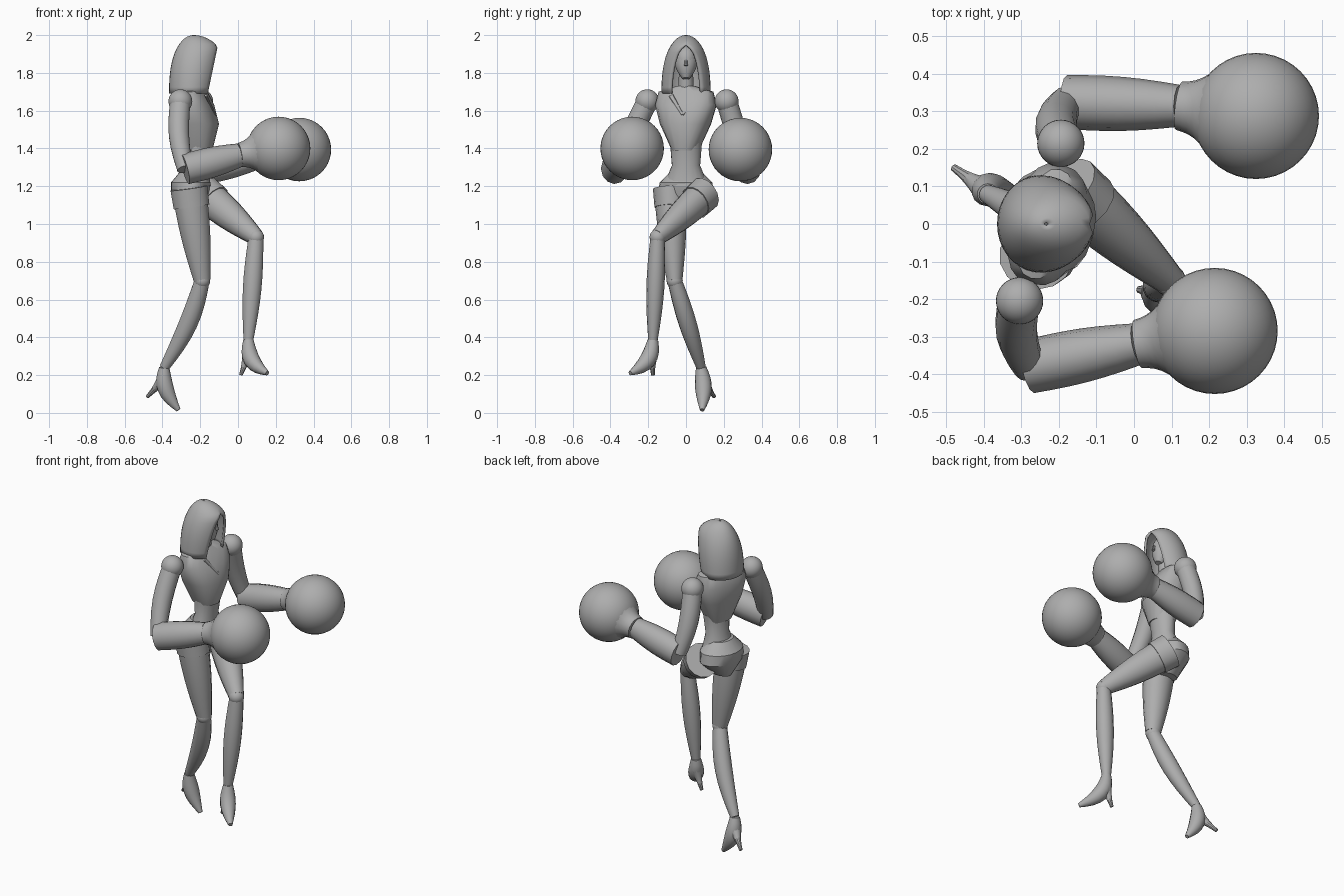
import bpy, bmesh, math
from mathutils import Vector

default_cube = bpy.data.objects.get("Cube")
if default_cube:
    bpy.data.objects.remove(default_cube, do_unlink=True)

# One plain material for the whole figure
shade = 0.42
grey = bpy.data.materials.new("plain grey")
grey.use_nodes = True
grey.diffuse_color = (shade, shade, shade, 1)
shader = grey.node_tree.nodes["Principled BSDF"]
shader.inputs["Base Color"].default_value = grey.diffuse_color


def finish(name, bm, crease=35):
    """Turn a bmesh into a shaded object."""
    bmesh.ops.recalc_face_normals(bm, faces=bm.faces)
    mesh = bpy.data.meshes.new(name)
    bm.to_mesh(mesh)
    bm.free()
    mesh.materials.append(grey)
    obj = bpy.data.objects.new(name, mesh)
    bpy.context.collection.objects.link(obj)
    bpy.ops.object.select_all(action="DESELECT")
    obj.select_set(True)
    bpy.context.view_layer.objects.active = obj
    bpy.ops.object.shade_smooth_by_angle(angle=math.radians(crease))
    return obj


def skin(bm, rings, closed=True):
    """Bridge equal rings of points with quads, capping closed tubes."""
    rows = [[bm.verts.new(point) for point in ring] for ring in rings]
    count = len(rows[0])
    for low, high in zip(rows, rows[1:]):
        for i in range(count if closed else count - 1):
            j = (i + 1) % count
            bm.faces.new((low[i], low[j], high[j], high[i]))
    if closed:
        bm.faces.new(rows[0])
        bm.faces.new(rows[-1])


def turns(sides):
    return [math.tau * k / sides for k in range(sides)]


def limb(name, start, end, thick, thin, bulge=0, bow=(0, 0, 0), tall=1, sides=14, steps=6):
    """Tapered tube whose radius and path swell along a sine arch."""
    start, end, bow = Vector(start), Vector(end), Vector(bow)
    along = (end - start).normalized()
    across = along.orthogonal() if abs(along.y) > 0.9 else Vector((0, 1, 0))
    rings = []
    for step in range(steps + 1):
        t = step / steps
        arch = math.sin(math.pi * t)
        centre = start.lerp(end, t) + bow * arch
        heading = (along + bow * math.pi * math.cos(math.pi * t) / (end - start).length).normalized()
        u = (across - heading * across.dot(heading)).normalized()
        v = heading.cross(u) * tall
        radius = thick + (thin - thick) * t + bulge * arch
        rings.append([centre + (u * math.cos(a) + v * math.sin(a)) * radius for a in turns(sides)])
    bm = bmesh.new()
    skin(bm, rings)
    return finish(name, bm)


def section(height, width, front, back):
    return height, width, front, back


def trunk(name, centre, yaw, sections, boxy=1, sides=20):
    """Stack of level sections, each with its own front and back depth."""
    forward = Vector((math.cos(yaw), math.sin(yaw), 0))
    left = Vector((-forward.y, forward.x, 0))
    soften = lambda value: math.copysign(abs(value) ** boxy, value)
    rings = []
    for height, width, front, back in sections:
        ring = []
        for a in turns(sides):
            depth = front if math.cos(a) > 0 else back
            offset = forward * soften(math.cos(a)) * depth + left * soften(math.sin(a)) * width
            ring.append(Vector((*centre, height)) + offset)
        rings.append(ring)
    bm = bmesh.new()
    skin(bm, rings)
    return finish(name, bm)


def ball(name, centre, radius, stretch=(1, 1, 1), segments=32):
    bm = bmesh.new()
    bmesh.ops.create_uvsphere(bm, u_segments=segments, v_segments=segments // 2, radius=radius)
    bmesh.ops.scale(bm, vec=stretch, verts=bm.verts)
    bmesh.ops.translate(bm, vec=centre, verts=bm.verts)
    return finish(name, bm)


# Hood: level arcs left open at the face, closing into a peak above it
def hood_arc(t, steps=28, peak=0.82, axis=-0.235):
    fullness = math.sqrt(max(1 - t ** 2.5, 0.001))
    width = 0.13 * fullness
    gap = 0.08 * math.sqrt(max(1 - (t / peak) ** 2, 0))
    back = axis - width
    front = min(0.065 * t - 0.16, axis + 0.2 * fullness)
    begin = math.asin(gap / width)
    radius = (front - back) / (1 + math.cos(begin))
    arc = []
    for k in range(steps + 1):
        a = begin + (math.tau - 2 * begin) * k / steps
        arc.append((back + radius + radius * math.cos(a), width * math.sin(a), 1.69 + 0.31 * t))
    return arc


bm = bmesh.new()
levels = 14
skin(bm, [hood_arc(math.sin(math.pi / 2 * k / levels)) for k in range(levels + 1)], closed=False)
bmesh.ops.remove_doubles(bm, verts=bm.verts, dist=0.0005)
hood = finish("hood", bm, crease=50)
cloth = hood.modifiers.new("cloth thickness", "SOLIDIFY")
cloth.thickness = 0.014
cloth.offset = -1

# Head with tapered lower face, nose and neck
ball("head", (-0.22, 0, 1.87), 0.07, stretch=(1, 0.86, 1.1))
limb("face_mask", (-0.21, 0, 1.86), (-0.18, 0, 1.77), 0.062, 0.02, bulge=0.008)
limb("nose", (-0.15, 0, 1.87), (-0.14, 0, 1.84), 0.006, 0.01, sides=8)
limb("neck", (-0.24, 0, 1.66), (-0.22, 0, 1.82), 0.045, 0.036)

# Slim abdomen, cropped jacket over it, and wide pelvis below
chest_yaw, hip_yaw = math.radians(-15), math.radians(-5)
trunk("abdomen", (-0.215, 0), hip_yaw, [
    section(height=1.2, width=0.12, front=0.07, back=0.1),
    section(height=1.31, width=0.075, front=0.06, back=0.06),
    section(height=1.43, width=0.085, front=0.08, back=0.05)])
trunk("jacket", (-0.235, 0), chest_yaw, boxy=0.8, sections=[
    section(height=1.39, width=0.07, front=0.1, back=0.04),
    section(height=1.53, width=0.135, front=0.13, back=0.08),
    section(height=1.63, width=0.165, front=0.1, back=0.09),
    section(height=1.7, width=0.15, front=0.06, back=0.06),
    section(height=1.73, width=0.05, front=0.04, back=0.04)])
trunk("pelvis", (-0.235, 0), hip_yaw, [
    section(height=1.06, width=0.04, front=0.04, back=0.07),
    section(height=1.16, width=0.15, front=0.08, back=0.12),
    section(height=1.22, width=0.14, front=0.09, back=0.12),
    section(height=1.28, width=0.08, front=0.06, back=0.07)])

# Jacket edges meeting at the breastbone
for word, side in (("left", 1), ("right", -1)):
    limb(word + "_lapel", (-0.17, 0.08 * side, 1.68), (-0.12, -0.02, 1.58), 0.014, 0.008, tall=0.5, sides=8)


# Arm: shoulder ball, upper arm, flat-ended forearm guard, flared cuff, round glove
def arm(word, shoulder, elbow, wrist, glove):
    ball(word + "_shoulder", shoulder, 0.063)
    limb(word + "_upper_arm", shoulder, elbow, 0.055, 0.043, bulge=0.006, bow=(-0.02, 0, 0))
    limb(word + "_forearm", elbow, wrist, 0.072, 0.056, bulge=0.008, tall=1.12, sides=12)
    flare = Vector(wrist).lerp(Vector(glove), 0.5)
    limb(word + "_cuff", wrist, flare, 0.065, 0.13, bulge=-0.016, sides=16)
    ball(word + "_glove", glove, 0.168, segments=40)


arm("right", shoulder=(-0.305, -0.205, 1.65), elbow=(-0.28, -0.38, 1.29),
    wrist=(0.01, -0.32, 1.365), glove=(0.215, -0.285, 1.4))
arm("left", shoulder=(-0.195, 0.215, 1.65), elbow=(-0.18, 0.325, 1.29),
    wrist=(0.12, 0.315, 1.36), glove=(0.325, 0.288, 1.394))


# Leg: thigh with shorts, ball knee, shin and a high-heeled shoe
def leg(word, hip, knee, ankle, toe, heel, shin_bow, shoe_bow):
    hip, knee, ankle, toe = map(Vector, (hip, knee, ankle, toe))
    limb(word + "_thigh", hip, knee, 0.085, 0.041, bulge=0.01, tall=1.1, steps=8)
    limb(word + "_shorts", hip, hip.lerp(knee, 0.2), 0.09, 0.087, tall=1.12)
    ball(word + "_knee", knee, 0.043, segments=20)
    limb(word + "_shin", knee, ankle, 0.038, 0.025, bulge=0.016, bow=shin_bow, tall=1.06, steps=8)
    limb(word + "_shoe", ankle, toe, 0.028, 0.012, bulge=0.024, bow=shoe_bow, steps=8)
    counter = ankle.lerp(toe, 0.3) + Vector(shoe_bow)
    limb(word + "_heel", counter, heel, 0.036, 0.01, bulge=-0.005, sides=10)


leg("right", hip=(-0.26, -0.085, 1.19), knee=(-0.19, -0.06, 0.7), ankle=(-0.39, 0.08, 0.24),
    toe=(-0.315, 0.085, 0.015), heel=(-0.48, 0.15, 0.085),
    shin_bow=(0.025, 0, 0), shoe_bow=(-0.03, 0.01, 0))
leg("left", hip=(-0.18, 0.1, 1.16), knee=(0.095, -0.15, 0.93), ankle=(0.055, -0.175, 0.385),
    toe=(0.155, -0.295, 0.21), heel=(0.015, -0.175, 0.2),
    shin_bow=(0, 0, 0), shoe_bow=(-0.03, 0.03, -0.02))
